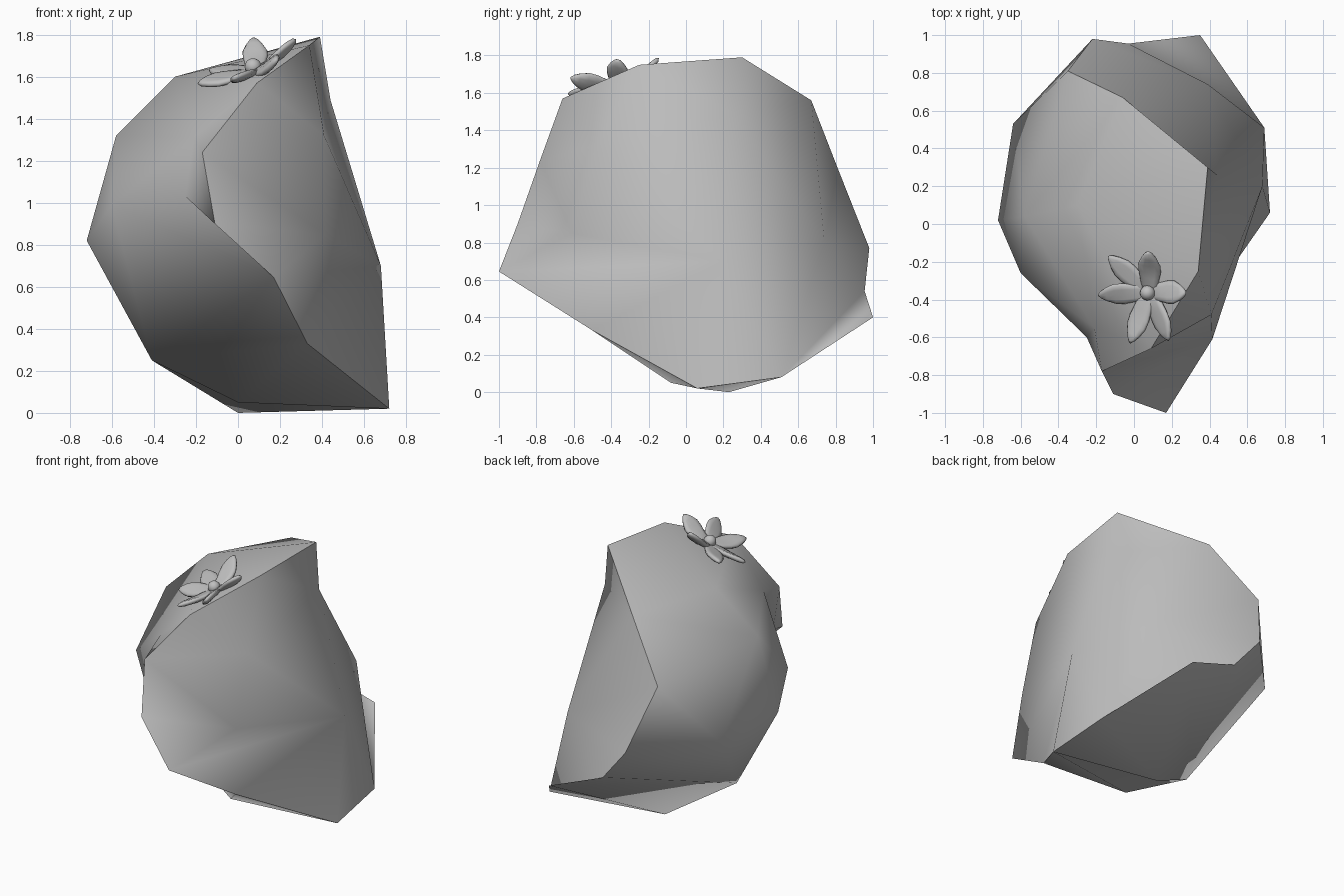
import bpy
import bmesh
import math
from mathutils import Matrix, Vector
from mathutils.geometry import delaunay_2d_cdt

cube = bpy.data.objects.get("Cube")
if cube:
    bpy.data.objects.remove(cube, do_unlink=True)

GREY = (0.52, 0.52, 0.52, 1)
stone = bpy.data.materials.new("stone_grey")
stone.use_nodes = True
stone.diffuse_color = GREY
stone.node_tree.nodes["Principled BSDF"].inputs["Base Color"].default_value = GREY


def add_object(name, bm):
    """Turn a bmesh into an object with the stone colour."""
    mesh = bpy.data.meshes.new(name)
    bm.to_mesh(mesh)
    bm.free()
    mesh.materials.append(stone)
    obj = bpy.data.objects.new(name, mesh)
    bpy.context.collection.objects.link(obj)
    return obj


def smooth_faces(bm):
    for face in bm.faces:
        face.smooth = True


# Sharp ridge running all the way around the boulder
rim = {
    "peak": (.39, .3, 1.79), "top": (.34, -.25, 1.75),
    "brow": (.09, -.66, 1.57), "cheek": (-.17, -.78, 1.24),
    "notch": (-.11, -.9, .9), "nose": (.17, -1, .645),
    "chin": (.33, -.5, .33), "foot": (.72, .06, .02),
    "heel": (.69, .51, .08), "tail": (.35, 1, .4),
    "rump": (-.03, .955, .54), "hip": (-.22, .98, .77),
    "back": (-.35, .81, 1.2), "nape": (-.06, .67, 1.56),
}
# Inner corners of the two bulging sides
left_inner = {
    "bulge": (.41, -.48, 1.32), "gill": (.415, -.61, .85),
    "ledge": (.44, .26, 1.49), "flank": (.68, .2, .7),
    "haunch": (.39, .74, .8),
}
right_inner = {
    "crown": (-.3, .1, 1.6), "shoulder": (-.58, .04, 1.32),
    "dimple": (-.21, -.55, 1.31), "jowl": (-.25, -.6, 1.03),
    "elbow": (-.6, -.26, .99), "belly": (-.72, .02, .82),
    "keel": (-.41, .03, .25), "hind": (-.64, .53, .78),
    "toe": (0, -.08, .05), "base": (0, .23, 0),
}
# Creases each side must keep
left_creases = [
    "nose flank", "foot flank", "heel flank", "heel haunch", "rump haunch",
    "rump heel", "nape haunch", "ledge haunch", "bulge flank", "top bulge",
    "ledge flank", "gill flank", "gill bulge", "gill nose",
]
right_creases = [
    "brow crown", "brow dimple", "elbow nose", "keel nose", "hind hip",
    "keel hip", "keel tail", "tail base", "dimple jowl", "jowl elbow",
    "jowl notch",
]

bm = bmesh.new()
shared = {name: bm.verts.new(p) for name, p in rim.items()}
left_ring = list(rim)
right_ring = list(rim)
right_ring.insert(right_ring.index("foot"), "toe")
right_ring.insert(right_ring.index("heel"), "base")


def ring_pairs(ring):
    return list(zip(ring, ring[1:] + ring[:1]))


def add_side(ring, inner, creases):
    """Stretch a triangulated skin over the ring and the inner corners."""
    points = {**rim, **inner}
    names = list(points)
    verts = dict(shared)
    verts.update({name: bm.verts.new(p) for name, p in inner.items()})
    flat = [Vector(points[name][1:]) for name in names]
    pairs = ring_pairs(ring) + [crease.split() for crease in creases]
    edges = [(names.index(a), names.index(b)) for a, b in pairs]
    result = delaunay_2d_cdt(flat, edges, [], 1, 1e-5)
    tris, origin = result[2], result[3]
    for tri in tris:
        bm.faces.new([verts[names[origin[i][0]]] for i in tri])
    return verts


add_side(left_ring, left_inner, left_creases)
corners = add_side(right_ring, right_inner, right_creases)
# Underside faces that close the foot
for trio in (("chin", "toe", "foot"), ("foot", "base", "heel")):
    bm.faces.new([corners[name] for name in trio])
bmesh.ops.recalc_face_normals(bm, faces=bm.faces[:])
smooth_faces(bm)
for a, b in ring_pairs(left_ring):
    bm.edges.get((shared[a], shared[b])).smooth = False
add_object("boulder", bm)

# Flower lying on the sloping top
normal = Vector((-.33, -.2, .92)).normalized()
tilt = Vector((0, 0, 1)).rotation_difference(normal).to_matrix().to_4x4()
place = Matrix.Translation((.08, -.36, 1.625)) @ tilt


def add_petal(name, angle, length, lift, twist):
    """Thick, cupped, pointed petal reaching out from the flower centre."""
    bm = bmesh.new()
    rows = []
    for t, width in ((0, .05), (.35, .05), (.65, .075), (1, .006)):
        rise = lift * t * t
        row = [(t * length, side * width,
                rise + side * twist * t * width + .05 * abs(side) * t * (1 - t))
               for side in (-1, 0, 1)]
        rows.append([bm.verts.new(p) for p in row])
    for a, b in zip(rows, rows[1:]):
        for k in range(2):
            bm.faces.new((a[k], b[k], b[k + 1], a[k + 1]))
    smooth_faces(bm)
    bm.transform(place @ Matrix.Rotation(math.radians(angle), 4, "Z"))
    obj = add_object(name, bm)
    solid = obj.modifiers.new("thickness", "SOLIDIFY")
    solid.thickness = .035
    solid.offset = 0
    soft = obj.modifiers.new("softness", "SUBSURF")
    soft.levels = soft.render_levels = 1


petals = [(137, .29, .04, 0), (80, .25, .11, .5), (5, .24, .08, -.8),
          (-63, .28, .07, .8), (-110, .29, .06, .3), (184, .28, .04, -.5)]
for i, petal in enumerate(petals):
    add_petal(f"petal_{i + 1}", *petal)

# Round bud in the middle
bm = bmesh.new()
bmesh.ops.create_uvsphere(bm, u_segments=16, v_segments=10, radius=.04)
smooth_faces(bm)
bm.transform(place @ Matrix.Translation((0, 0, .025)))
add_object("flower_bud", bm)
